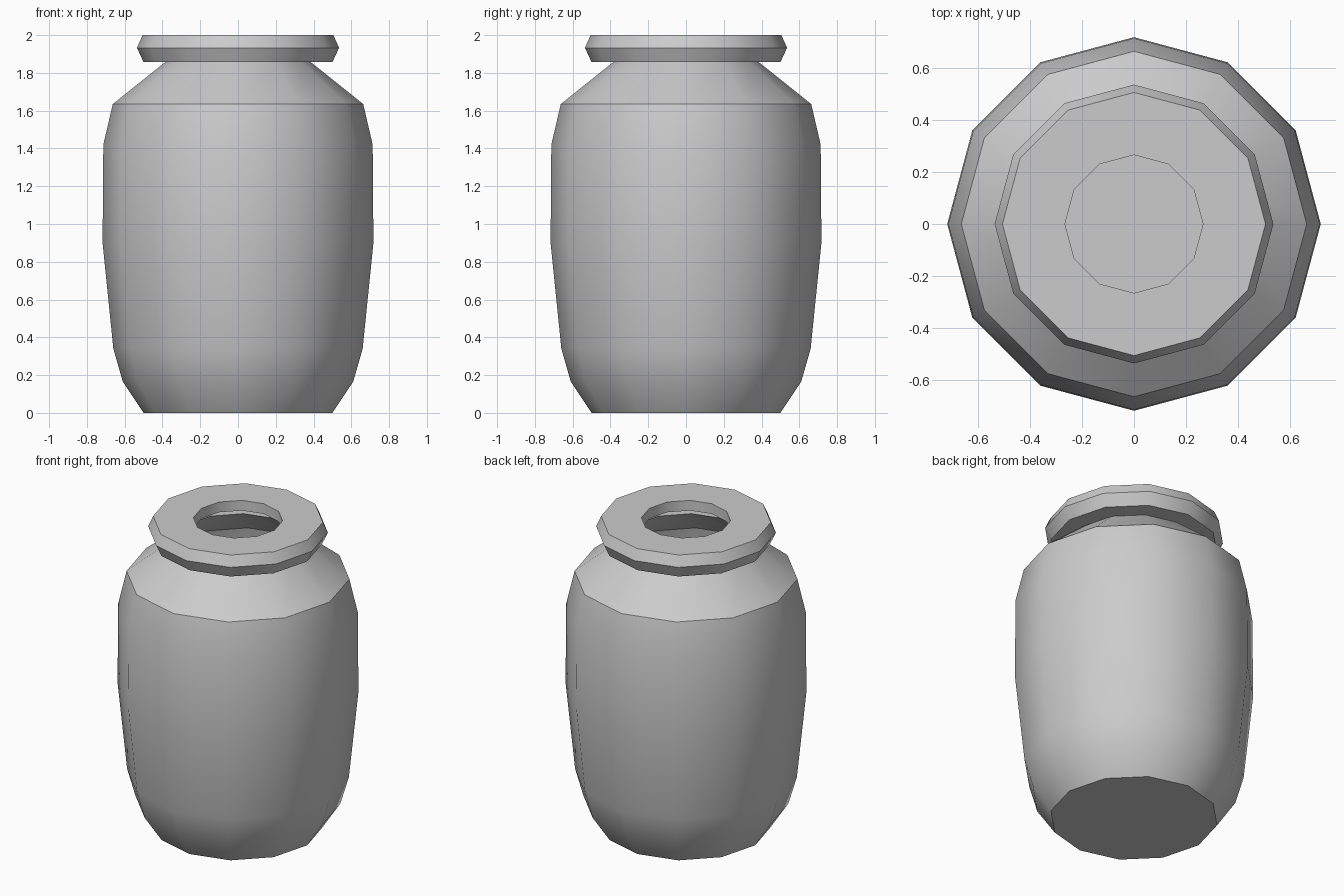
import bpy, bmesh
from math import cos, sin, tau, radians

if "Cube" in bpy.data.objects:
    bpy.data.objects.remove(bpy.data.objects["Cube"])

SIDES = 12

# Thin-walled jar profile (radius, height): base, body, shoulder, hollow lip, mouth
profile = [(0.50, 0.0), (0.61, 0.165), (0.66, 0.34), (0.717, 0.90),
           (0.713, 1.42), (0.663, 1.635), (0.385, 1.857), (0.50, 1.857),
           (0.535, 1.933), (0.505, 2.0), (0.265, 2.0), (0.265, 1.933)]

bm = bmesh.new()
rings = [[bm.verts.new((r * cos(tau * i / SIDES), r * sin(tau * i / SIDES), z))
          for i in range(SIDES)] for r, z in profile]

# Flat base
bm.faces.new(rings[0][::-1])

# Walls between successive rings
for low, high in zip(rings, rings[1:]):
    for i in range(SIDES):
        j = (i + 1) % SIDES
        bm.faces.new((low[i], low[j], high[j], high[i]))

mesh = bpy.data.meshes.new("jar")
bm.to_mesh(mesh)
bm.free()
jar = bpy.data.objects.new("jar", mesh)
bpy.context.collection.objects.link(jar)

# Smooth sides with crisp shoulder and lip edges
bpy.context.view_layer.objects.active = jar
jar.select_set(True)
bpy.ops.object.shade_smooth_by_angle(angle=radians(35))
